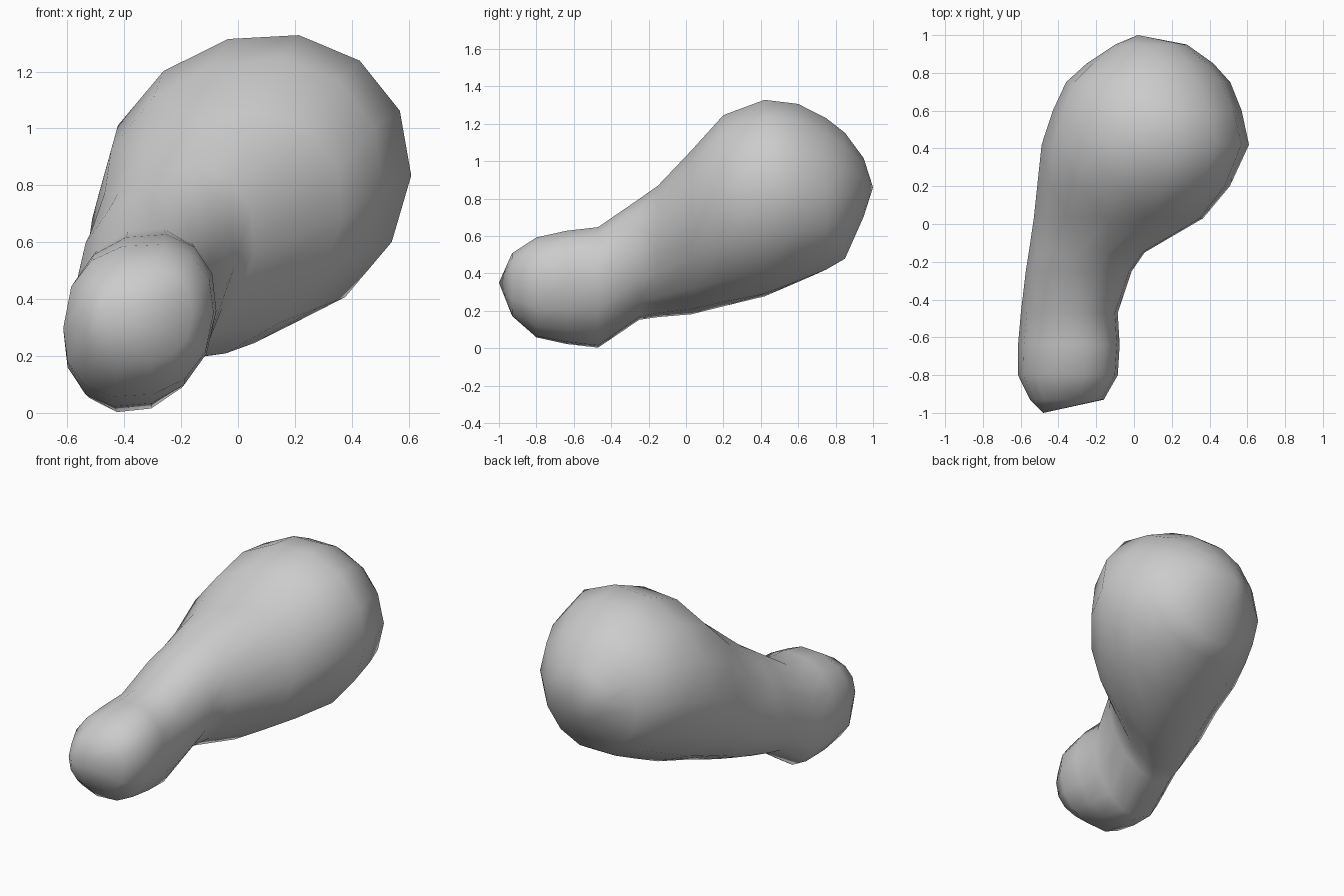
import bpy, bmesh
from math import sin, cos, pi, copysign

SIDES = 14
# y, x min, x max, z min, z max, diagonal lean, squareness (1 = ellipse),
# squareness of the upper left quarter (below 1 = fuller)
RINGS = [
    (-0.93, -0.55, -0.16, 0.17, 0.51, 0.04, 0.85, 0.85),
    (-0.80, -0.615, -0.085, 0.055, 0.595, 0.07, 0.87, 0.82),
    (-0.64, -0.615, -0.075, 0.02, 0.63, 0.09, 0.92, 0.85),
    (-0.47, -0.60, -0.085, 0.00, 0.65, 0.09, 0.97, 0.87),
    (-0.25, -0.575, -0.01, 0.15, 0.80, 0.12, 1.0, 0.87),
    (-0.15, -0.56, 0.06, 0.165, 0.87, 0.14, 1.0, 0.87),
    (0.03, -0.535, 0.37, 0.18, 1.06, 0.14, 1.0, 0.87),
    (0.20, -0.515, 0.51, 0.22, 1.25, 0.10, 1.0, 0.92),
    (0.42, -0.49, 0.61, 0.27, 1.335, 0.06, 1.0, 0.97),
    (0.60, -0.43, 0.57, 0.345, 1.315, 0.03, 1.0, 1.0),
    (0.75, -0.36, 0.51, 0.41, 1.24, 0.00, 1.0, 1.0),
    (0.85, -0.25, 0.42, 0.47, 1.16, 0.00, 1.0, 1.0),
    (0.95, -0.10, 0.28, 0.70, 1.02, 0.00, 1.0, 1.0),
]
FRONT_TIP = (-0.48, -1.0, 0.35)
BACK_TIP = (0.02, 1.0, 0.86)


def soft(v, e):
    return copysign(abs(v) ** e, v)


bm = bmesh.new()

# Cross-sections from the knob, through the neck, to the bulb
loops = []
for y, x0, x1, z0, z1, lean, e, e_up in RINGS:
    loop = []
    for i in range(SIDES):
        t = 2 * pi * i / SIDES
        c, s = cos(t - lean), sin(t + lean)
        p = e_up if c < 0 and s > 0 else e
        x = (x0 + x1) / 2 + (x1 - x0) / 2 * soft(c, p)
        z = (z0 + z1) / 2 + (z1 - z0) / 2 * soft(s, p)
        loop.append(bm.verts.new((x, y, z)))
    loops.append(loop)

# Skin between neighbouring sections
for a, b in zip(loops, loops[1:]):
    for i in range(SIDES):
        j = (i + 1) % SIDES
        bm.faces.new((a[i], a[j], b[j], b[i]))

# Close both ends to a point
for loop, tip in ((loops[0], FRONT_TIP), (loops[-1], BACK_TIP)):
    v = bm.verts.new(tip)
    for i in range(SIDES):
        bm.faces.new((loop[i], loop[(i + 1) % SIDES], v))

bmesh.ops.recalc_face_normals(bm, faces=bm.faces)
for f in bm.faces:
    f.smooth = True

mesh = bpy.data.meshes.new("club_body")
bm.to_mesh(mesh)
bm.free()
bpy.context.collection.objects.link(bpy.data.objects.new("club_body", mesh))
